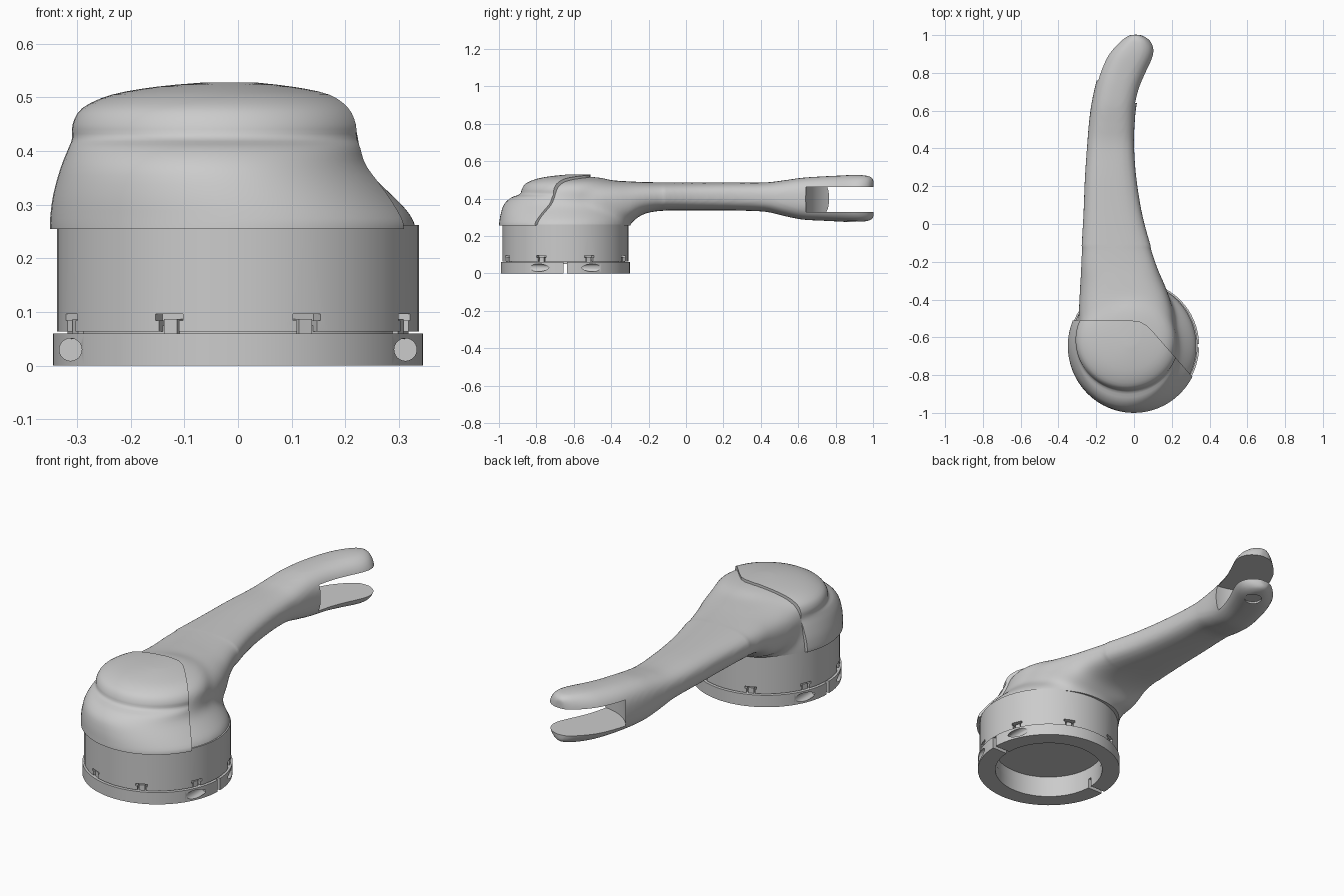
import bpy, bmesh
from math import sin, cos, pi, radians, copysign
from mathutils import Vector, Matrix

if "Cube" in bpy.data.objects:
    bpy.data.objects.remove(bpy.data.objects["Cube"])

CY = -0.645          # centre of the round base


def new_obj(name, bm):
    bmesh.ops.recalc_face_normals(bm, faces=bm.faces)
    me = bpy.data.meshes.new(name)
    bm.to_mesh(me)
    bm.free()
    ob = bpy.data.objects.new(name, me)
    bpy.context.collection.objects.link(ob)
    return ob


def add_loft(bm, rings):
    vs = [[bm.verts.new(p) for p in r] for r in rings]
    n = len(vs[0])
    for a, b in zip(vs, vs[1:]):
        for i in range(n):
            j = (i + 1) % n
            bm.faces.new((a[i], a[j], b[j], b[i]))
    bm.faces.new(vs[0])
    bm.faces.new(vs[-1])


def loft(name, *parts):
    bm = bmesh.new()
    for rings in parts:
        add_loft(bm, rings)
    return new_obj(name, bm)


def spline(rows, sub):
    rows = [Vector(r) for r in rows]
    pts = [rows[0]] + rows + [rows[-1]]
    out = []
    for a, b, c, d in zip(pts, pts[1:], pts[2:], pts[3:]):
        for k in range(sub):
            t = k / sub
            out.append(0.5 * (2 * b + (c - a) * t + (2 * a - 5 * b + 4 * c - d) * t * t
                              + (3 * b - a - 3 * c + d) * t ** 3))
    return out + [rows[-1]]


def cylinder(name, x, y, z0, z1, r, seg=48):
    return loft(name, [[(x + r * cos(2 * pi * i / seg), y + r * sin(2 * pi * i / seg), z)
                        for i in range(seg)] for z in (z0, z1)])


def spokes(name, profile, r0, r1):
    """Eight copies of a side/height profile, pushed outwards round the base."""
    parts = []
    for k in range(8):
        m = Matrix.Translation((0, CY, 0)) @ Matrix.Rotation(radians(22.5 + 45 * k), 4, 'Z')
        parts.append([[m @ Vector((r, s, z)) for s, z in profile] for r in (r0, r1)])
    return loft(name, *parts)


def slab(name, lo, hi):
    (x0, y0, z0), (x1, y1, z1) = lo, hi
    return loft(name, [[(x0, y0, z), (x1, y0, z), (x1, y1, z), (x0, y1, z)] for z in (z0, z1)])


def boolean(ob, other, op='DIFFERENCE', solver='EXACT', keep=False):
    m = ob.modifiers.new('cut', 'BOOLEAN')
    m.operation, m.solver, m.object = op, solver, other
    bpy.context.view_layer.objects.active = ob
    bpy.ops.object.modifier_apply(modifier=m.name)
    if not keep:
        bpy.data.objects.remove(other)


# Housing dome: z, left, right, front, back extents of each level
LEVELS = [(.255, -.35, .348, -1.0, -.293), (.275, -.35, .342, -.998, -.293),
          (.32, -.344, .30, -.99, -.305), (.37, -.33, .25, -.972, -.325),
          (.405, -.316, .238, -.935, -.34), (.424, -.309, .237, -.888, -.345),
          (.45, -.308, .237, -.878, -.35), (.48, -.29, .22, -.857, -.36),
          (.505, -.235, .178, -.80, -.385), (.52, -.15, .10, -.72, -.43),
          (.528, -.06, .03, -.64, -.48)]


def dome_rings(inset, drop=0):
    rings = []
    for z, xl, xr, yf, yb in spline(LEVELS, 3):
        cx, cy = (xl + xr) / 2, (yf + yb) / 2
        rx, ry = (xr - xl) / 2 - inset, (yb - yf) / 2 - inset
        zz = z - inset * (z - .255) / .273
        rings.append([(cx + rx * cos(2 * pi * i / 64), cy + ry * sin(2 * pi * i / 64), zz)
                      for i in range(64)])
    if drop:
        rings.insert(0, [(x, y, z - drop) for x, y, z in rings[0]])
    return rings


# Arm stations: y, left, right, bottom, top
STATIONS = [(-.66, -.285, .205, .258, .510), (-.50, -.293, .214, .25, .505),
            (-.38, -.290, .186, .25, .496), (-.30, -.286, .155, .265, .492),
            (-.24, -.283, .130, .312, .489), (-.14, -.279, .096, .334, .487),
            (.05, -.268, .044, .337, .486), (.25, -.26, .012, .336, .486),
            (.42, -.248, 0, .33, .486), (.52, -.24, .003, .308, .497),
            (.62, -.228, .012, .288, .511), (.72, -.208, .035, .282, .518),
            (.80, -.185, .068, .278, .522), (.88, -.15, .104, .274, .526),
            (.93, -.113, .109, .275, .526), (.97, -.072, .090, .280, .522),
            (.99, -.045, .063, .287, .515), (1.002, -.018, .035, .295, .507)]


def section(row, n=48, p=2.7):
    y, xl, xr, zb, zt = row
    ring = []
    for i in range(n):
        c, s = cos(2 * pi * i / n), sin(2 * pi * i / n)
        ring.append(((xl + xr) / 2 + (xr - xl) / 2 * copysign(abs(c) ** (2 / p), c), y,
                     (zb + zt) / 2 + (zt - zb) / 2 * copysign(abs(s) ** (2 / p), s)))
    return ring


# Arm fused with the housing: remeshed, then smoothed so the shoulder blends
arm = loft('lever_arm', [section(r) for r in spline(STATIONS, 4)])
boolean(arm, loft('inner_dome', dome_rings(.011, .05)), 'UNION')
rm = arm.modifiers.new('fuse', 'REMESH')
rm.mode, rm.voxel_size = 'VOXEL', .01
bpy.ops.object.modifier_apply(modifier=rm.name)
bm = bmesh.new()
bm.from_mesh(arm.data)
for i in range(34):
    vs = [v for v in bm.verts if i < 3 or (v.co.y < -.12 and v.co.z > .21)]
    bmesh.ops.smooth_vert(bm, verts=vs, factor=.5, use_axis_x=True, use_axis_y=True,
                          use_axis_z=True)
bm.to_mesh(arm.data)
bm.free()
# flat underside on the base, forked end and pivot recess
boolean(arm, slab('underside', (-1, -2, 0), (1, .2, .256)))
boolean(arm, cylinder('slot', .02, .89, .328, .462, .25, 64))
boolean(arm, cylinder('pivot_recess', 0, .90, .2, .284, .042, 32))

# Front cover, trimmed along the seam
cover = loft('front_cover', dome_rings(0))
seam = [(-.6, -.51), (-.02, -.51), (.03, -.517), (.065, -.535), (.10, -.57),
        (.31, -.81), (.52, -1.05), (.52, -1.3), (-.6, -1.3)]
boolean(cover, loft('trim', [[(x, y, z) for x, y in seam] for z in (.2, .7)]), 'INTERSECT')

# Base drum and inner collar with eight T-shaped notches round the lower edge
drum = cylinder('base_drum', 0, CY, .064, .262, .337)
boolean(drum, cylinder('drum_bore', 0, CY, 0, .11, .262), solver='MANIFOLD')
collar = cylinder('inner_collar', 0, CY, .05, .075, .318)
boolean(collar, cylinder('collar_bore', 0, CY, 0, .2, .262), solver='MANIFOLD')
tee = [(-.02, .04), (.02, .04), (.02, .084), (.028, .084), (.028, .096),
       (-.028, .096), (-.028, .084), (-.02, .084)]
boolean(drum, spokes('notches', tee, .30, .40), solver='MANIFOLD')
tabs = spokes('notch_tabs', [(-.013, .05), (.013, .05), (.013, .087), (-.013, .087)], .262, .328)

# Split clamp ring with tangential screw holes
ring = cylinder('clamp_ring', 0, CY, 0, .06, .345, 64)
boolean(ring, cylinder('ring_bore', 0, CY, -.1, .2, .26, 64), solver='MANIFOLD')
boolean(ring, slab('split', (-.5, CY - .01, -.1), (.5, CY + .01, .2)), solver='MANIFOLD')
screws = []
for x in (-.312, .312):
    for a, b in ((-.4, -.06), (.06, .4)):
        screws.append([[(x + .021 * cos(2 * pi * i / 24), CY + y, .03 + .021 * sin(2 * pi * i / 24))
                        for i in range(24)] for y in (a, b)])
boolean(ring, loft('screw_holes', *screws), solver='MANIFOLD')

bpy.ops.object.select_all(action='DESELECT')
for ob in (arm, cover, drum, collar, ring):
    ob.select_set(True)
    bpy.context.view_layer.objects.active = ob
bpy.ops.object.shade_smooth_by_angle(angle=radians(32))
